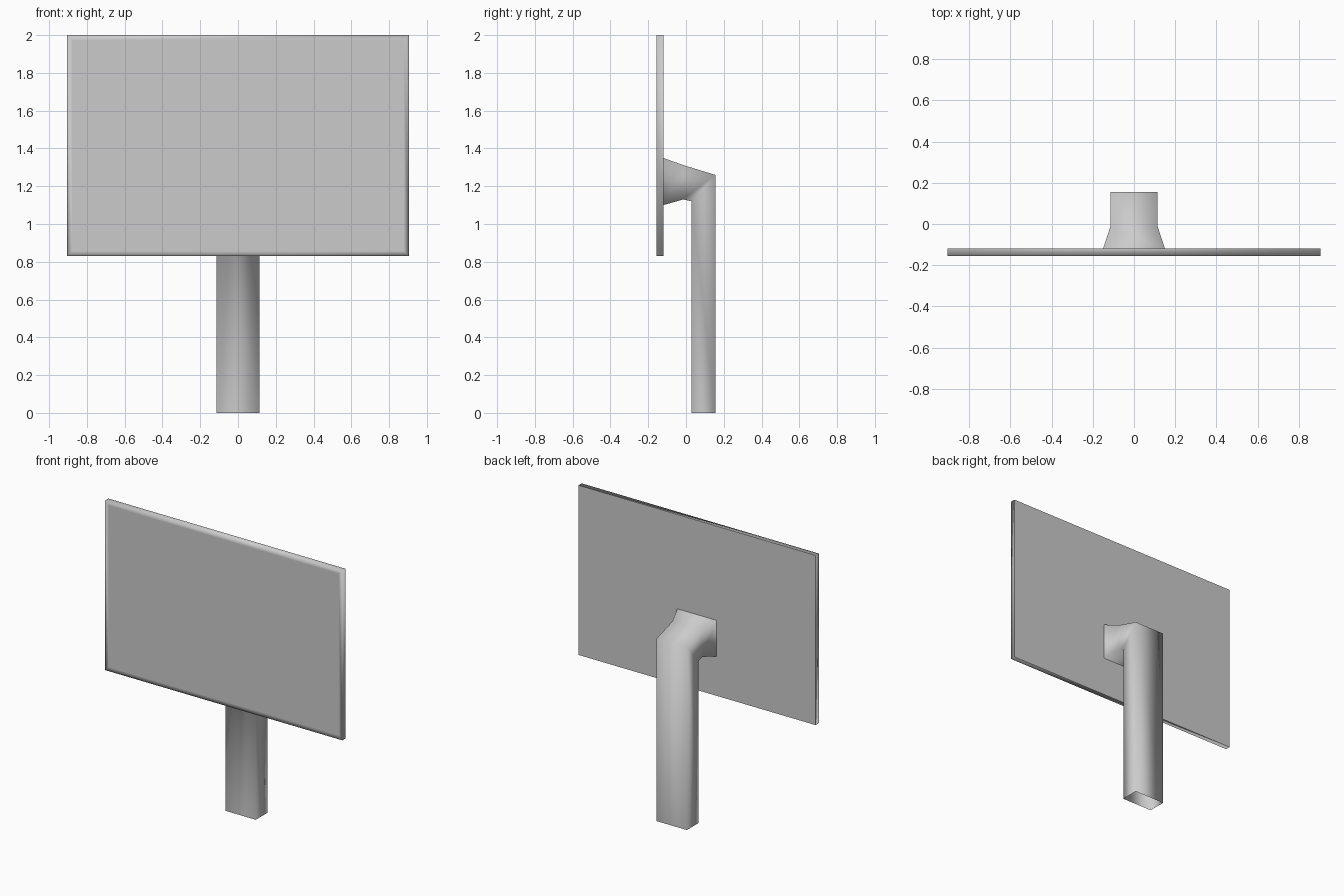
import bpy, bmesh

if "Cube" in bpy.data.objects:
    bpy.data.objects.remove(bpy.data.objects["Cube"])


def finish(name, bm):
    bmesh.ops.recalc_face_normals(bm, faces=bm.faces)
    for f in bm.faces:
        f.smooth = True
    mesh = bpy.data.meshes.new(name)
    bm.to_mesh(mesh)
    bm.free()
    obj = bpy.data.objects.new(name, mesh)
    bpy.context.collection.objects.link(obj)
    return obj


# Screen: thin slab with soft front rim and crisp flat back
bm = bmesh.new()
bmesh.ops.create_cube(bm, size=1)
for v in bm.verts:
    v.co.x *= 1.81
    v.co.y = -0.155 if v.co.y < 0 else -0.12
    v.co.z = 0.83 if v.co.z < 0 else 2.0
bm.normal_update()
front = [f for f in bm.faces if f.normal.y < -0.9]
back = [f for f in bm.faces if f.normal.y > 0.9]
for e in back[0].edges:
    e.smooth = False
bmesh.ops.inset_region(bm, faces=front, thickness=0.04)
finish("screen", bm)

# Stand: open rectangular tube bent from the screen back down to the floor
# Each section: half width, inner (y, z), outer (y, z)
sections = [
    (0.15, (-0.12, 1.10), (-0.12, 1.35)),
    (0.115, (-0.015, 1.13), (-0.015, 1.312)),
    (0.115, (0.03, 1.12), (0.155, 1.26)),
    (0.115, (0.03, 0.0), (0.155, 0.0)),
]
bm = bmesh.new()
rings = []
for w, a, b in sections:
    rings.append([bm.verts.new(p) for p in
                  ((-w, *a), (w, *a), (w, *b), (-w, *b))])
for r, s in zip(rings, rings[1:]):
    for i in range(4):
        j = (i + 1) % 4
        bm.faces.new((r[i], r[j], s[j], s[i]))
finish("stand", bm)
